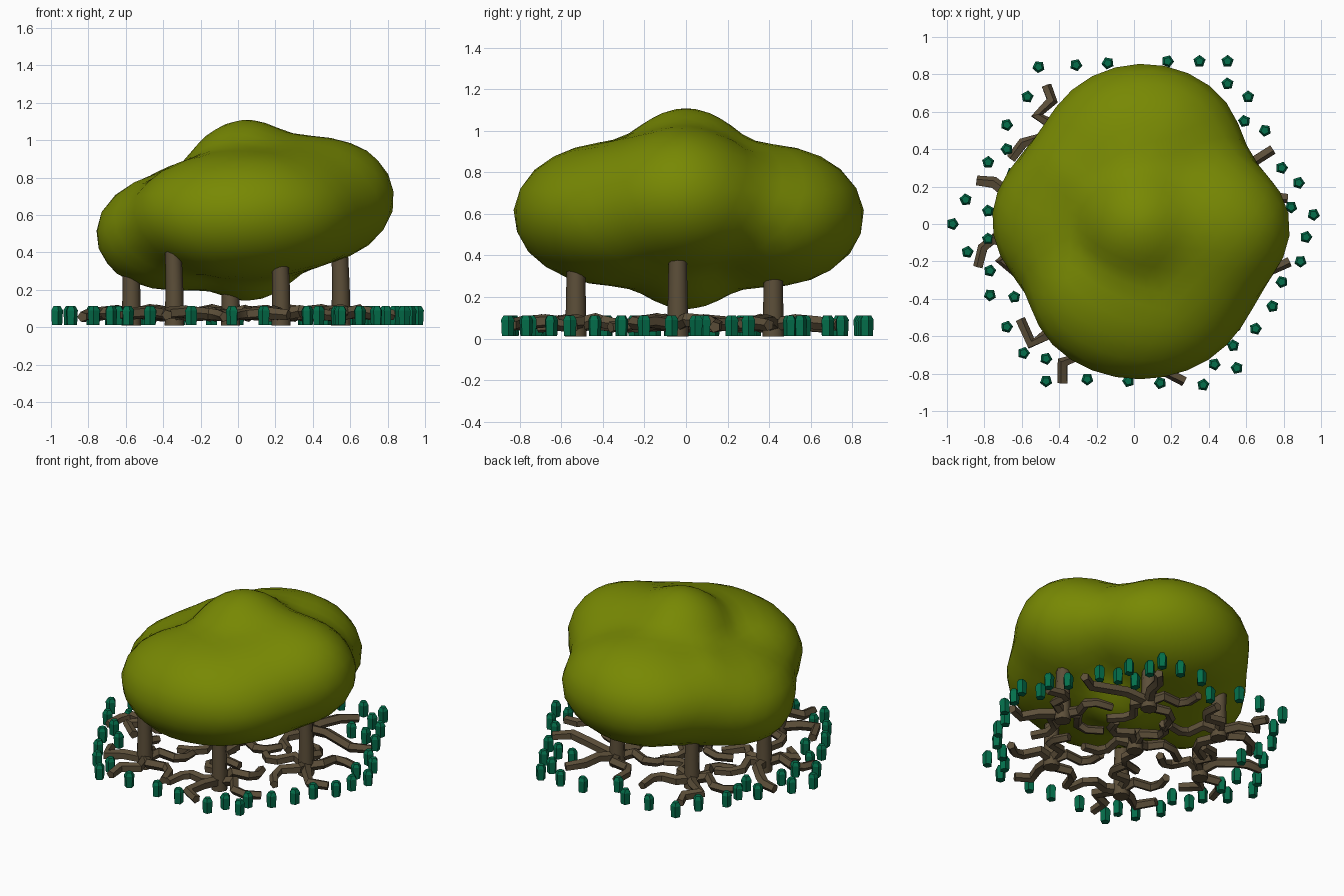
import bpy, bmesh, math, random
from mathutils import Vector, Matrix

if "Cube" in bpy.data.objects:
    bpy.data.objects.remove(bpy.data.objects["Cube"])

random.seed(4)


def material(name, rgb):
    m = bpy.data.materials.new(name)
    m.diffuse_color = (*rgb, 1)
    m.use_nodes = True
    m.node_tree.nodes["Principled BSDF"].inputs["Base Color"].default_value = m.diffuse_color
    return m


LEAF = material("olive_leaves", (0.186, 0.248, 0.001))
BARK = material("brown_bark", (0.108, 0.078, 0.041))
SHRUB = material("deep_green", (0.001, 0.157, 0.07))


def finish(bm, name, mat, angle=None):
    bmesh.ops.recalc_face_normals(bm, faces=bm.faces[:])
    me = bpy.data.meshes.new(name)
    bm.to_mesh(me)
    bm.free()
    me.materials.append(mat)
    ob = bpy.data.objects.new(name, me)
    bpy.context.collection.objects.link(ob)
    if angle:
        bpy.context.view_layer.objects.active = ob
        ob.select_set(True)
        bpy.ops.object.shade_smooth_by_angle(angle=math.radians(angle))
        ob.select_set(False)
    return ob


def tube(bm, pts, radii, sides):
    """Sweep a polygon with changing radius along a path and cap it."""
    pts = [Vector(p) for p in pts]
    rings = []
    for i, p in enumerate(pts):
        d = (pts[min(i + 1, len(pts) - 1)] - pts[max(i - 1, 0)]).normalized()
        up = Vector((0, 0, 1)) if abs(d.z) < 0.9 else Vector((1, 0, 0))
        u = d.cross(up).normalized()
        v = u.cross(d)
        ring = []
        for k in range(sides):
            a = 2 * math.pi * k / sides
            ring.append(bm.verts.new(p + (u * math.cos(a) + v * math.sin(a)) * radii[i]))
        rings.append(ring)
    for a, b in zip(rings, rings[1:]):
        for k in range(sides):
            j = (k + 1) % sides
            bm.faces.new((a[k], a[j], b[j], b[k]))
    bm.faces.new(rings[0])
    bm.faces.new(rings[-1])


# Canopy: a sphere pushed out to the outline of overlapping lobes (centre, radii)
CORE = Vector((0.03, 0, 0.62))
LOBES = [((0.03, -0.37, 0.60), (0.62, 0.49, 0.35)),    # front
         ((-0.35, 0.02, 0.51), (0.44, 0.45, 0.325)),   # left
         ((0.41, -0.02, 0.68), (0.46, 0.42, 0.35)),    # right
         ((0.05, 0.42, 0.59), (0.56, 0.47, 0.35)),     # back
         ((0.05, 0.00, 0.625), (0.40, 0.40, 0.49)),    # middle
         ((0.28, -0.24, 0.63), (0.43, 0.43, 0.34)),    # front right
         ((-0.23, 0.24, 0.56), (0.40, 0.38, 0.33))]    # back left


def reach(d):
    best = 0
    for c, r in LOBES:
        o = Vector([(CORE[i] - c[i]) / r[i] for i in range(3)])
        e = Vector([d[i] / r[i] for i in range(3)])
        a, b, k = e.dot(e), o.dot(e), o.dot(o) - 1
        best = max(best, (-b + math.sqrt(max(b * b - a * k, 0))) / a)
    return best


bm = bmesh.new()
bmesh.ops.create_icosphere(bm, subdivisions=4, radius=1)
for v in bm.verts:
    d = v.co.normalized()
    v.co = CORE + d * reach(d) * 1.005
for _ in range(3):
    bmesh.ops.smooth_vert(bm, verts=bm.verts[:], factor=0.5,
                          use_axis_x=True, use_axis_y=True, use_axis_z=True)
finish(bm, "canopy", LEAF, 60)

# Trunks: x, y, then the outer plan points of the roots that reach past the canopy
TRUNKS = [(-0.34, -0.53, [[(-.27, -.70), (-.38, -.74), (-.38, -.85)],
                          [(-.46, -.59), (-.55, -.64), (-.61, -.51)]]),
          (0.23, -0.53, [[(.20, -.68), (.17, -.79), (.27, -.84)]]),
          (0.55, -0.04, [[(.64, -.16), (.72, -.25), (.83, -.20)]]),
          (0.23, 0.42, [[(.30, .53), (.33, .64), (.41, .73)], [(.40, .40), (.63, .33), (.74, .40)]]),
          (-0.34, 0.42, [[(-.42, .52), (-.52, .58), (-.44, .66), (-.47, .74)]]),
          (-0.57, -0.04, [[(-.60, .08), (-.70, .18), (-.75, .22), (-.84, .23)],
                          [(-.63, -.14), (-.71, -.19), (-.60, -.28)]]),
          (-0.04, -0.04, [])]
for x, y, known in TRUNKS:
    bm = bmesh.new()
    tube(bm, [(x, y, 0.01), (x, y, 0.22), (x - 0.01, y, 0.52)], [0.052, 0.047, 0.042], 8)
    finish(bm, "trunk", BARK, 50)

    # Thick crooked roots arching out from the trunk foot
    bm = bmesh.new()
    used = []
    for path in known:
        pts = [(x, y, 0.065)] + [(px, py, 0.085 - 0.01 * i) for i, (px, py) in enumerate(path)]
        tube(bm, pts, [0.034] * (len(pts) - 1) + [0.029], 5)
        used.append(math.atan2(path[-1][1] - y, path[-1][0] - x))
    base = used[0] if used else 0.35
    for k in range(5):
        a = base + math.radians(72 * k)
        if any(math.cos(a - b) > 0.75 for b in used):
            continue
        turn = random.choice((-1, 1))
        rot = Matrix.Rotation(a, 3, 'Z')
        high = random.uniform(0.075, 0.095)
        path = [(0, 0, 0.065), (0.10, 0.035 * turn, high), (0.18, -0.045 * turn, high - 0.01),
                (0.25, -0.03 * turn, 0.065), (0.32, 0.05 * turn, 0.055)]
        tube(bm, [rot @ Vector(p) + Vector((x, y, 0)) for p in path],
             [0.035, 0.034, 0.032, 0.03, 0.028], 5)
    finish(bm, "roots", BARK, 35)

# Ring of small five-sided shrubs
SPOTS = [(-.51, .84), (-.31, .85), (-.14, .86), (.18, .87), (.35, .87), (.50, .87), (.50, .75),
         (.61, .68), (.59, .55), (.70, .50), (.79, .30), (.88, .22), (.96, .05), (.92, -.07),
         (.84, .09), (.89, -.20), (.79, -.31), (.74, -.44), (.65, -.56), (.53, -.65),
         (.55, -.77), (.43, -.75), (.37, -.86), (.14, -.85), (-.03, -.84), (-.25, -.83),
         (-.47, -.84), (-.59, -.69), (-.47, -.72), (-.68, -.55), (-.64, -.39), (-.77, -.38),
         (-.77, -.25), (-.89, -.15), (-.78, -.08), (-.97, 0), (-.90, .13), (-.78, .07),
         (-.65, .27), (-.78, .33), (-.68, .40), (-.68, .53), (-.57, .68), (.47, .57), (0, .74)]
bm = bmesh.new()
for x, y in SPOTS:
    spin = Matrix.Rotation(random.uniform(0, 6.28), 3, 'Z')
    start = len(bm.verts)
    tube(bm, [(0, 0, 0.012), (0, 0, 0.09), (0, 0, 0.112)], [0.03, 0.034, 0.021], 5)
    bm.verts.ensure_lookup_table()
    for v in bm.verts[start:]:
        v.co = spin @ v.co + Vector((x, y, 0))
finish(bm, "shrubs", SHRUB)
